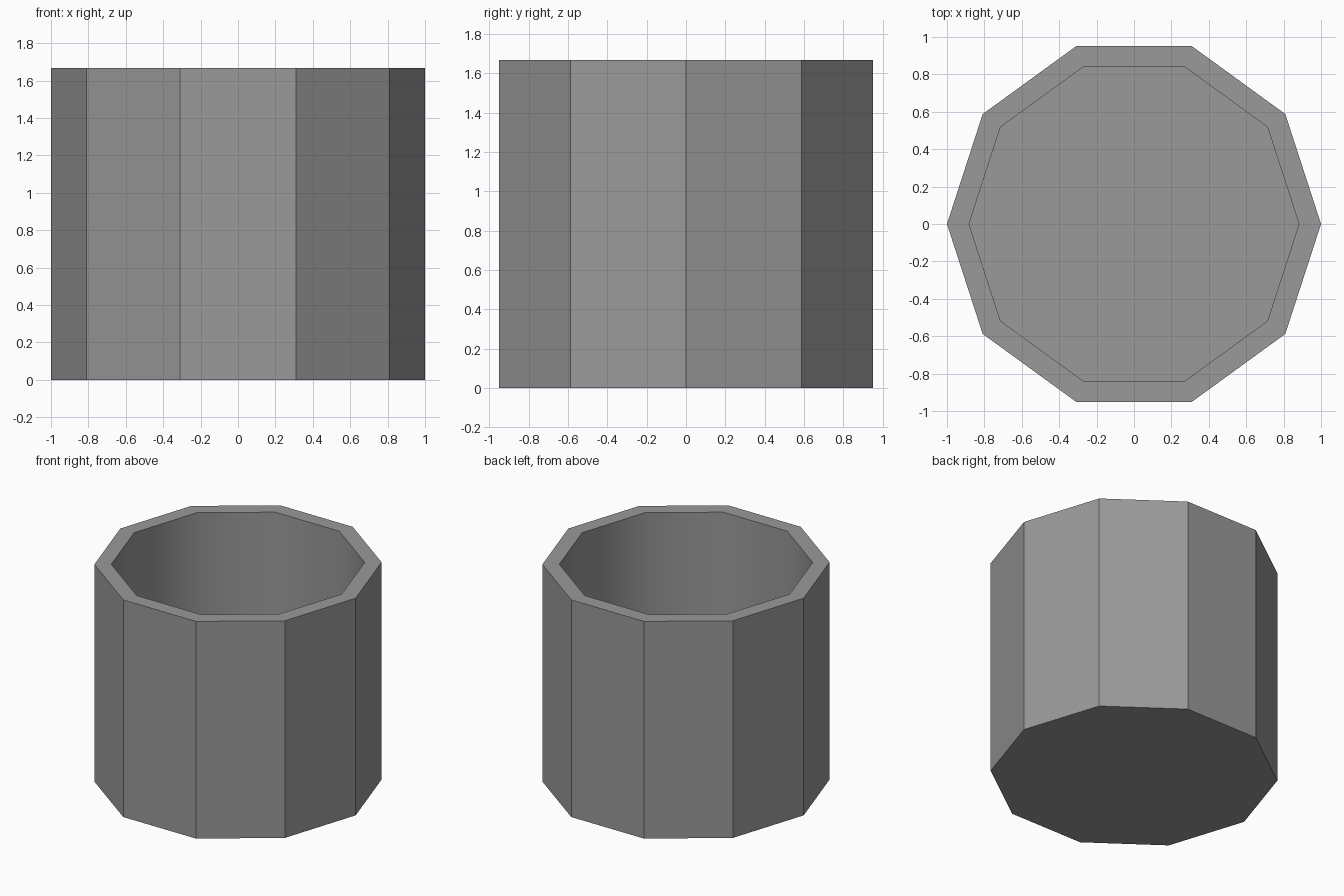
import bpy, bmesh
from math import cos, sin, tau

if "Cube" in bpy.data.objects:
    bpy.data.objects.remove(bpy.data.objects["Cube"])

SIDES = 10
HEIGHT = 1.668
FLOOR = 0.01
OUTER, INNER = 1.0, 0.882

bm = bmesh.new()


def ring(radius, z):
    return [bm.verts.new((radius * cos(tau * i / SIDES), radius * sin(tau * i / SIDES), z))
            for i in range(SIDES)]


def bridge(a, b, smooth=False):
    for i in range(SIDES):
        j = (i + 1) % SIDES
        bm.faces.new((a[i], a[j], b[j], b[i])).smooth = smooth


# Outer wall, rim, inner wall
base = ring(OUTER, 0)
outer_rim = ring(OUTER, HEIGHT)
inner_rim = ring(INNER, HEIGHT)
floor = ring(INNER, FLOOR)
bridge(base, outer_rim)
bridge(outer_rim, inner_rim)
bridge(inner_rim, floor, smooth=True)

# Underside and thin inside floor
bm.faces.new(base[::-1])
bm.faces.new(floor)

# Crisp edges where the inner wall meets the rim and floor
for loop in (inner_rim, floor):
    for i in range(SIDES):
        bm.edges.get((loop[i], loop[(i + 1) % SIDES])).smooth = False

mesh = bpy.data.meshes.new("cup")
bm.to_mesh(mesh)
bm.free()
cup = bpy.data.objects.new("cup", mesh)
bpy.context.collection.objects.link(cup)

# Dark grey finish
grey = bpy.data.materials.new("dark_grey")
grey.diffuse_color = (0.32, 0.32, 0.32, 1)
grey.use_nodes = True
grey.node_tree.nodes["Principled BSDF"].inputs["Base Color"].default_value = grey.diffuse_color
mesh.materials.append(grey)
